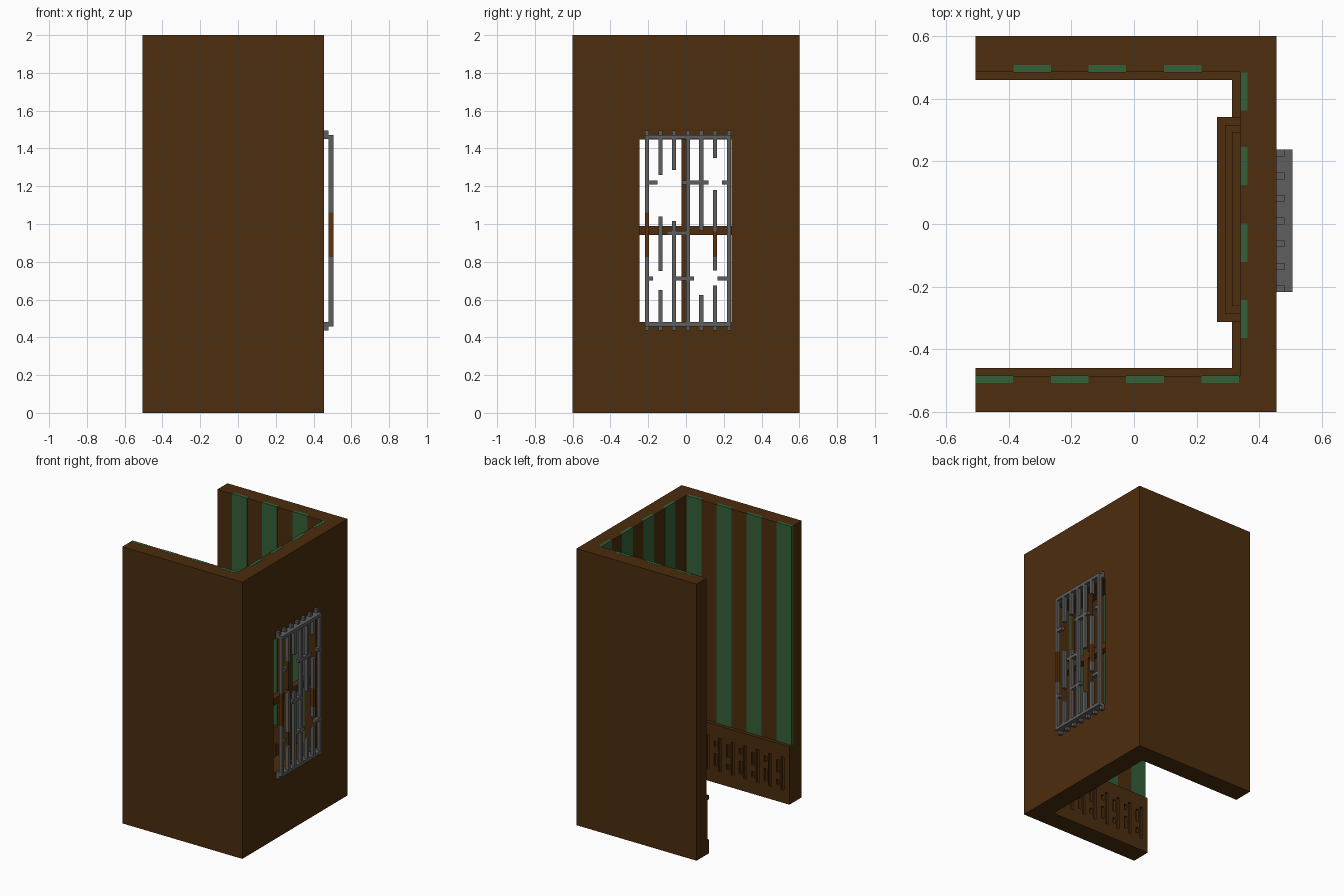
import bpy, bmesh

cube = bpy.data.objects.get("Cube")
if cube:
    bpy.data.objects.remove(cube, do_unlink=True)


def material(name, srgb):
    lin = [((c / 255 + 0.055) / 1.055) ** 2.4 if c > 10 else c / 255 / 12.92 for c in srgb]
    m = bpy.data.materials.new(name)
    m.use_nodes = True
    m.diffuse_color = (*lin, 1)
    bsdf = m.node_tree.nodes["Principled BSDF"]
    bsdf.inputs["Base Color"].default_value = (*lin, 1)
    bsdf.inputs["Roughness"].default_value = 0.9
    return m


WOOD = material("dark wood", (76, 45, 14))
GREEN = material("green wallpaper", (52, 96, 56))
IRON = material("grey iron", (95, 95, 95))
RUST = material("rust", (92, 50, 12))


def add_object(name, bm, mat):
    bmesh.ops.recalc_face_normals(bm, faces=bm.faces)
    me = bpy.data.meshes.new(name)
    bm.to_mesh(me)
    bm.free()
    ob = bpy.data.objects.new(name, me)
    bpy.context.collection.objects.link(ob)
    if mat:
        me.materials.append(mat)
    return ob


def boxes(name, spans, mat):
    """One object from boxes given as (x0, x1, y0, y1, z0, z1)."""
    bm = bmesh.new()
    for x0, x1, y0, y1, z0, z1 in spans:
        for v in bmesh.ops.create_cube(bm, size=1)["verts"]:
            v.co = (x1 if v.co.x > 0 else x0, y1 if v.co.y > 0 else y0, z1 if v.co.z > 0 else z0)
    return add_object(name, bm, mat)


def u_shape(name, x_in, y_in, x_out, y_out, z0, z1, mat):
    """Three walls open towards -x, as one extruded outline."""
    bm = bmesh.new()
    pts = [(X0, -y_out), (x_out, -y_out), (x_out, y_out), (X0, y_out),
           (X0, y_in), (x_in, y_in), (x_in, -y_in), (X0, -y_in)]
    face = bm.faces.new([bm.verts.new((x, y, z0)) for x, y in pts])
    top = bmesh.ops.extrude_face_region(bm, geom=[face])["geom"]
    for v in top:
        if isinstance(v, bmesh.types.BMVert):
            v.co.z = z1
    return add_object(name, bm, mat)


def cut(ob, cutter):
    mod = ob.modifiers.new("cut", "BOOLEAN")
    mod.operation = "DIFFERENCE"
    mod.solver = "EXACT"
    mod.object = cutter
    bpy.context.view_layer.objects.active = ob
    bpy.ops.object.modifier_apply(modifier=mod.name)


X0, X1, XI, XW = -0.505, 0.455, 0.34, 0.313   # open end, outside, inside, wainscot
YO, YI, YW = 0.6, 0.485, 0.46
WIN = (-0.245, 0.24, 0.482, 1.447)            # window opening in y and z
DADO = 0.42
E = 0.001

# Walls with window opening
opening = boxes("window_cutter", [(0.2, 0.6, *WIN)], None)
walls = u_shape("walls", XI, YI, X1, YO, 0, 2, WOOD)
cut(walls, opening)

# Wallpaper stripes set into the inner faces
rear = [(x, x + 0.12, YI - E, YI + 0.022, DADO, 2 + E) for x in (-0.385, -0.145, 0.095)]
front = [(x, x + 0.12, -YI - 0.022, -YI + E, DADO, 2 + E) for x in (X0 - E, -0.265, -0.025, 0.215)]
side = [(XI - E, XI + 0.022, y, y + 0.122, DADO, 2 + E) for y in (-0.364, -0.121, 0.124, 0.362)]
boxes("wallpaper_stripes_rear", rear, GREEN)
boxes("wallpaper_stripes_front", front, GREEN)
cut(boxes("wallpaper_stripes_side", side, GREEN), opening)
bpy.data.objects.remove(opening, do_unlink=True)

# Wainscot with carved slots
wainscot = u_shape("wainscot", XW, YW, XI, YI, 0, DADO, WOOD)
motif = [(0.0, 0.022, 0.09, 0.33), (0.036, 0.058, 0.21, 0.30), (0.036, 0.058, 0.12, 0.16)]
slots = []
D = 0.018
for i in range(8):
    s = X0 + 0.045 + i * 0.1
    for a, b, z0, z1 in motif:
        if i % 2:
            z0, z1 = DADO - z1, DADO - z0
        if s + b < XW - 0.02:
            slots.append((s + a, s + b, -YW - D, -YW + 0.02, z0, z1))
            slots.append((s + a, s + b, YW - 0.02, YW + D, z0, z1))
        slots.append((XW - 0.02, XW + D, s + a + 0.1, s + b + 0.1, z0, z1))
slots.append((X0 - 0.02, X0 + 0.02, YW - 0.02, YW + D, 0.1, 0.39))
carving = boxes("carving_cutter", slots, None)
cut(wainscot, carving)
bpy.data.objects.remove(carving, do_unlink=True)

# Inner window frame, stepped sill and cross bars
Y0, Y1, Z0, Z1 = WIN
boxes("window_frame", [
    (XW, XI, -0.261, Y0, Z0, Z1), (XW, XI, Y1, 0.293, Z0, Z1),
    (XW, XI, -0.261, 0.293, Z1, Z1 + 0.05), (XW, XI, -0.261, 0.293, Z0 - 0.025, Z0)], WOOD)
boxes("window_sill", [
    (0.29, XI, -0.287, 0.316, Z0 - 0.05, Z0 - 0.025),
    (0.265, XI, -0.312, 0.341, Z0 - 0.075, Z0 - 0.05)], WOOD)
boxes("window_cross", [
    (0.375, 0.42, -0.024, 0.022, Z0, Z1), (0.375, 0.42, Y0, Y1, 0.942, 0.99)], WOOD)

# Iron grating: broken bars, given as y and z spans
XB0, XB1, H = 0.48, 0.505, 0.011
BOT, TOP = 0.48, 1.45
uprights = {
    -0.206: [(BOT, 0.825), (1.06, TOP)],
    -0.135: [(BOT, 0.65), (0.75, 1.04), (1.26, TOP)],
    -0.063: [(BOT, 1.015), (1.285, TOP)],
    0.010: [(BOT, TOP)],
    0.081: [(BOT, 0.625), (0.965, TOP)],
    0.153: [(BOT, 0.675), (0.755, 0.825), (0.96, 1.18), (1.35, TOP)],
    0.227: [(BOT, TOP)],
}
boxes("grating_uprights", [(XB0, XB1, y - H, y + H, a, b)
                           for y, spans in uprights.items() for a, b in spans], IRON)
boxes("grating_rusty_pieces", [(XB0, XB1, -0.206 - H, -0.206 + H, 0.825, 1.06),
                               (XB0, XB1, 0.153 - H, 0.153 + H, 0.825, 0.96)], RUST)
cross = {
    1.22: [(-0.195, -0.15), (-0.022, 0.0), (0.021, 0.07), (0.092, 0.12), (0.19, 0.216)],
    0.952: [(-0.10, -0.074), (-0.052, 0.0)],
    0.712: [(-0.195, -0.175), (-0.074 + 0.022, 0.0), (0.021, 0.043), (0.168, 0.216)],
}
boxes("grating_crosspieces", [(XB0, XB1, a, b, z - H, z + H)
                              for z, spans in cross.items() for a, b in spans], IRON)
boxes("grating_rails", [(X1, XB1, -0.217, 0.238, z, z + 0.022) for z in (0.458, 1.45)], IRON)
boxes("grating_bolts", [(X1, XB0, y - H, y + H, z, z + 0.023)
                        for y in uprights for z in (0.435, 1.472)], IRON)
